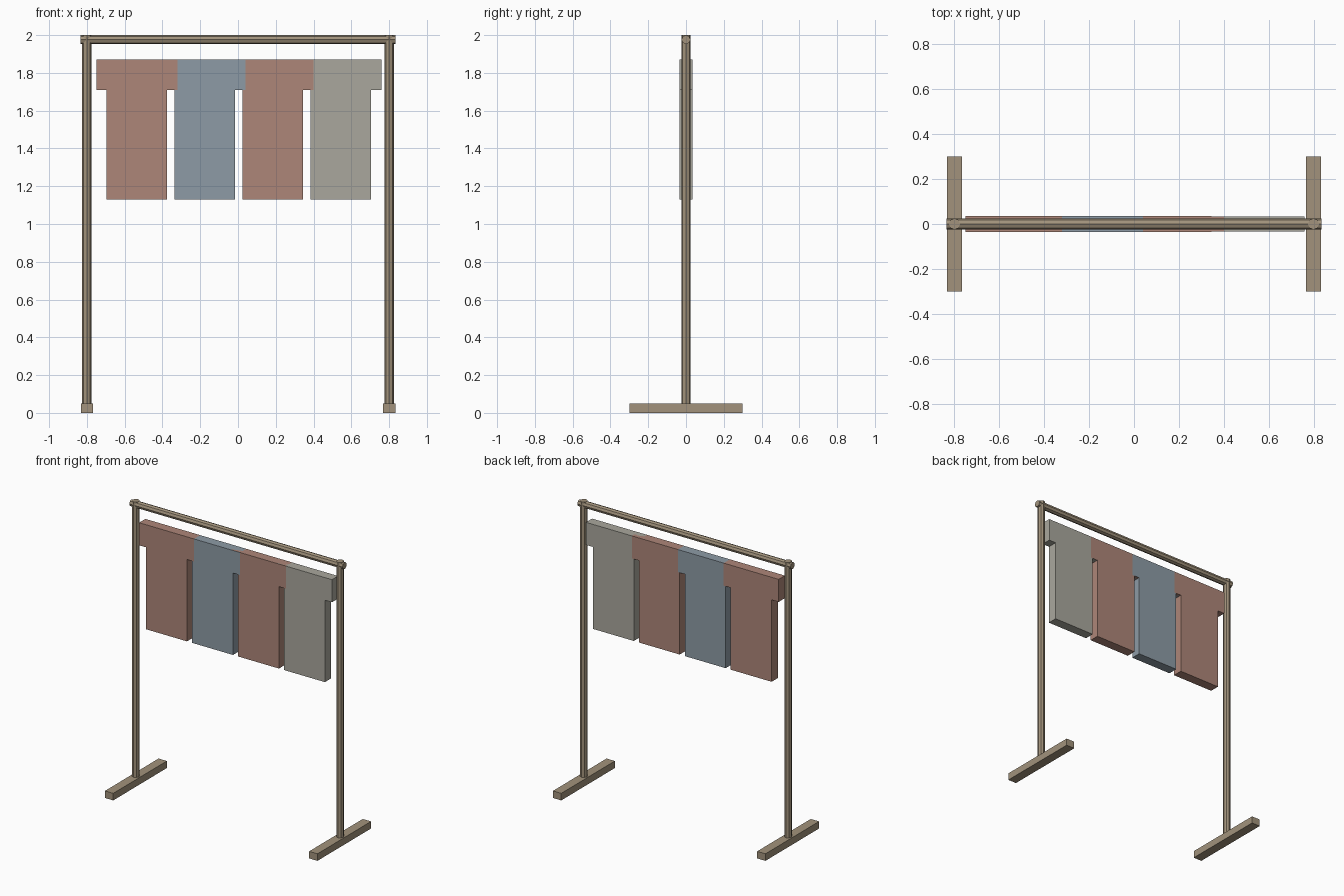
import bpy
from math import pi

if "Cube" in bpy.data.objects:
    bpy.data.objects.remove(bpy.data.objects["Cube"])


def material(name, rgb):
    m = bpy.data.materials.new(name)
    m.diffuse_color = (*rgb, 1)
    m.use_nodes = True
    m.node_tree.nodes["Principled BSDF"].inputs["Base Color"].default_value = m.diffuse_color
    return m


WOOD = material("wood", (0.36, 0.29, 0.20))
RED = material("faded_red", (0.42, 0.24, 0.19))
BLUE = material("dusty_blue", (0.27, 0.33, 0.38))
GREY = material("warm_grey", (0.40, 0.39, 0.34))


def finish(name, mat):
    o = bpy.context.object
    o.name = name
    o.data.materials.append(mat)
    return o


def box(name, mat, centre, size):
    bpy.ops.mesh.primitive_cube_add(size=1, location=centre)
    o = finish(name, mat)
    o.scale = size
    return o


def pole(name, mat, centre, radius, length, rot=(0, 0, 0)):
    bpy.ops.mesh.primitive_cylinder_add(vertices=8, radius=radius, depth=length,
                                        location=centre, rotation=rot)
    return finish(name, mat)


# Uprights standing on cross feet
for side, x in (("left", -0.8), ("right", 0.8)):
    box(f"{side}_foot", WOOD, (x, 0, 0.025), (0.065, 0.6, 0.05))
    pole(f"{side}_post", WOOD, (x, 0, 1.015), 0.025, 1.97)

# Hanging rail
pole("top_rail", WOOD, (0, 0, 1.976), 0.024, 1.67, (0, pi / 2, 0))

# Hanging shirts: body plus a sleeve bar, sleeves overlapping the neighbours.
# Each shirt is a hair thinner than the one before, so overlaps layer cleanly.
for i, mat in enumerate((RED, BLUE, RED, GREY)):
    x = -0.535 + 0.36 * i
    depth = 0.07 - 0.0004 * i
    box(f"shirt_body_{i + 1}", mat, (x, 0, 1.5), (0.32, depth, 0.74))
    box(f"shirt_sleeves_{i + 1}", mat, (x, 0, 1.79), (0.43, depth - 0.0002, 0.16))
